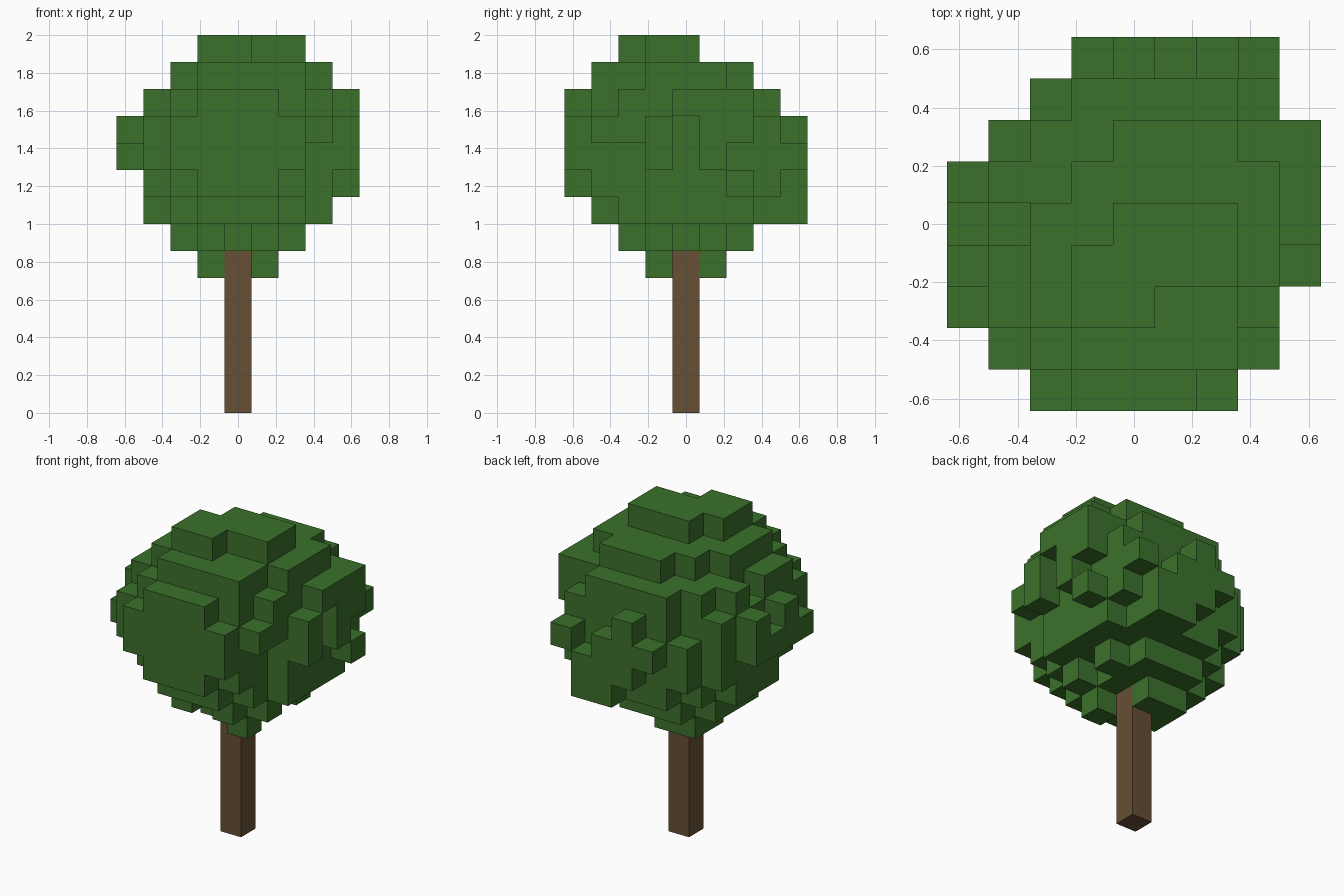
import bpy, bmesh
from itertools import product
from mathutils import Vector

default = bpy.data.objects.get("Cube")
if default:
    bpy.data.objects.remove(default, do_unlink=True)

UNIT = 1 / 7          # edge of one block
CENTRE = 9            # block layer holding the middle of the crown


def material(name, colour):
    mat = bpy.data.materials.new(name)
    mat.use_nodes = True
    mat.diffuse_color = (*colour, 1)
    shader = next(n for n in mat.node_tree.nodes if n.type == 'BSDF_PRINCIPLED')
    shader.inputs["Base Color"].default_value = (*colour, 1)
    shader.inputs["Roughness"].default_value = 0.9
    return mat


def span(limits):
    """A single index or an inclusive (low, high) pair as a range."""
    low, high = limits if isinstance(limits, tuple) else (limits, limits)
    return range(low, high + 1)


def block(x, y, z):
    return set(product(span(x), span(y), span(z)))


def in_core(cell):
    """Rounded ball, drawn in tighter towards the underside."""
    return sum(v * v for v in cell) <= (21 if cell[2] > -2 else 16)


def build_blocks(name, cells, mat):
    """Skin a set of grid cells with only their exposed faces."""
    bm = bmesh.new()
    for cell in cells:
        for axis, sign in product(range(3), (-1, 1)):
            step = [0, 0, 0]
            step[axis] = sign
            if tuple(c + s for c, s in zip(cell, step)) in cells:
                continue
            normal = Vector(step) / 2
            side = Vector((normal.y, normal.z, normal.x))
            up = normal.cross(side) * 2
            middle = Vector(cell) + normal
            corners = (middle - side - up, middle + side - up,
                       middle + side + up, middle - side + up)
            bm.faces.new([bm.verts.new((p + Vector((0, 0, CENTRE + 0.5))) * UNIT)
                          for p in corners])
    bmesh.ops.remove_doubles(bm, verts=bm.verts, dist=UNIT / 100)
    bmesh.ops.recalc_face_normals(bm, faces=bm.faces)
    mesh = bpy.data.meshes.new(name)
    bm.to_mesh(mesh)
    bm.free()
    mesh.materials.append(mat)
    obj = bpy.data.objects.new(name, mesh)
    bpy.context.collection.objects.link(obj)
    return obj


leaf_green = material("leaf green", (0.044, 0.165, 0.025))
bark_brown = material("bark brown", (0.132, 0.080, 0.035))

# Rounded core of the crown
core = set(filter(in_core, block((-3, 3), (-3, 3), (-3, 3))))

# Ragged hollows in the core
hollows = [
    block(x=(-1, 1), y=3, z=3),
    block(x=(-2, -1), y=2, z=3),
    block(x=(-3, -2), y=1, z=3),
    block(x=-3, y=(-1, 0), z=3),
    block(x=-3, y=2, z=2),
    block(x=-2, y=3, z=(1, 2)),
    block(x=-3, y=0, z=2),
    block(x=-3, y=3, z=(-1, 1)),
    block(x=-3, y=-3, z=-1),
    block(x=3, y=(-3, -2), z=(-1, 0)),
    block(x=0, y=-2, z=-3),
    block(x=2, y=0, z=-3),
]

# Clumps standing out from the core
clumps = [
    # top
    block(x=(0, 2), y=0, z=4),
    block(x=(-1, 2), y=-1, z=4),
    block(x=(-1, 0), y=-2, z=4),
    block(x=2, y=-3, z=3),
    # front
    block(x=(-1, 1), y=-4, z=(-1, 2)),
    block(x=(-2, 2), y=-4, z=(0, 1)),
    # left
    block(x=4, y=(0, 2), z=2),
    block(x=4, y=2, z=1),
    block(x=4, y=1, z=(0, 1)),
    block(x=4, y=-1, z=(0, 1)),
    block(x=4, y=2, z=-1),
    block(x=3, y=2, z=-2),
    # right
    block(x=-4, y=1, z=(0, 1)),
    block(x=-4, y=0, z=0),
    block(x=-4, y=-1, z=(0, 1)),
    block(x=-4, y=-2, z=0),
    # back
    block(x=3, y=4, z=0),
    block(x=2, y=(3, 4), z=-2),
    block(x=2, y=4, z=-1),
    block(x=1, y=4, z=(-2, 0)),
    block(x=0, y=4, z=(-1, 1)),
    block(x=-1, y=4, z=0),
    # underside
    block(x=1, y=-1, z=-4),
    block(x=(-1, 0), y=1, z=-4),
    block(x=-1, y=0, z=-4),
]

crown = core.difference(*hollows).union(*clumps)
build_blocks("leaf_crown", crown, leaf_green)

# Trunk from the ground up to the crown
build_blocks("trunk", block(x=0, y=0, z=(-CENTRE, -4)), bark_brown)
